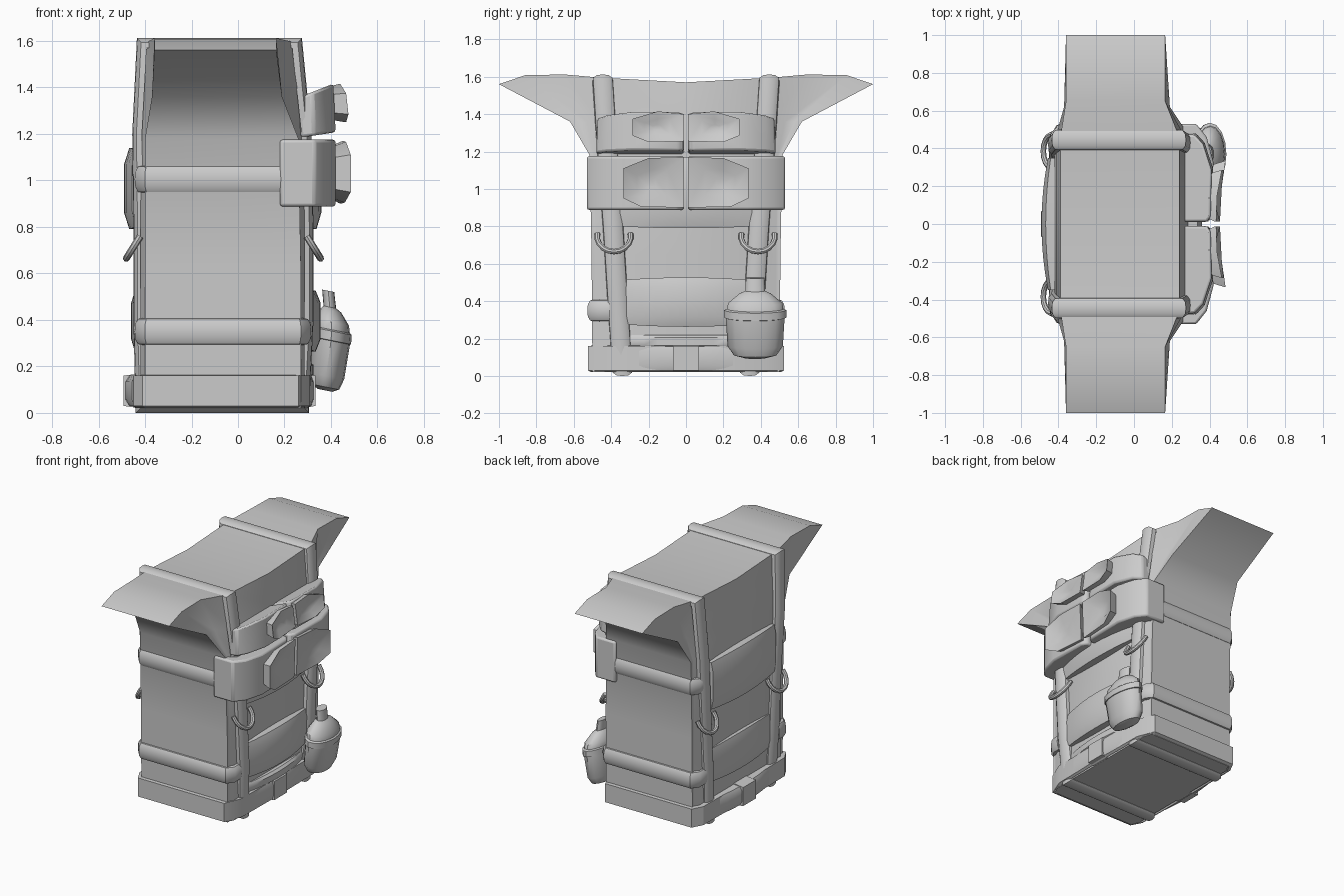
import bpy, bmesh, math
from mathutils import Vector

if "Cube" in bpy.data.objects:
    bpy.data.objects.remove(bpy.data.objects["Cube"])


def finish(name, bm, mirror=False, bevel=0, angle=40):
    bmesh.ops.recalc_face_normals(bm, faces=bm.faces)
    me = bpy.data.meshes.new(name)
    bm.to_mesh(me)
    bm.free()
    ob = bpy.data.objects.new(name, me)
    bpy.context.collection.objects.link(ob)
    bpy.ops.object.select_all(action='DESELECT')
    ob.select_set(True)
    bpy.context.view_layer.objects.active = ob
    bpy.ops.object.shade_smooth_by_angle(angle=math.radians(angle))
    if bevel:
        m = ob.modifiers.new("bevel", 'BEVEL')
        m.width, m.segments = bevel, 2
    if mirror:
        m = ob.modifiers.new("mirror", 'MIRROR')
        m.use_axis = (False, True, False)
    return ob


def loft(name, rings, closed_ring=True, loop=False, caps=True, **kw):
    bm = bmesh.new()
    vs = [[bm.verts.new(p) for p in r] for r in rings]
    n = len(vs[0])
    pairs = list(zip(vs, vs[1:])) + ([(vs[-1], vs[0])] if loop else [])
    for a, b in pairs:
        for i in range(n if closed_ring else n - 1):
            j = (i + 1) % n
            bm.faces.new((a[i], a[j], b[j], b[i]))
    if caps and not loop:
        bm.faces.new(vs[0])
        bm.faces.new(vs[-1])
    return finish(name, bm, **kw)


def strap(name, path, across, width, t, loop=False):
    """Rounded webbing along (point, outward normal) pairs."""
    prof = [(-.5, -.4), (-.47, .4), (-.28, .9), (0, 1), (.28, .9), (.47, .4), (.5, -.4)]
    w = Vector(across) * width
    rings = [[Vector(p) + w * u + Vector(nm) * t * v for u, v in prof] for p, nm in path]
    return loft(name, rings, loop=loop, mirror=True)


def bulge(name, z0, z1, xin, xedge, xmid, yhalf, drop=0.0):
    """Padded panel across the front or back, fullest at y = 0."""
    rings = []
    for k in range(-4, 5):
        f = 1 - (k / 4) ** 2
        xo = xedge + (xmid - xedge) * f
        a, b = z0 - drop * f, z1 + drop * f
        h = b - a
        xs = xin + (xo - xin) * .75
        y = yhalf * k / 4
        rings.append([(xin, y, a), (xs, y, a), (xo, y, a + .2 * h),
                      (xo, y, b - .2 * h), (xs, y, b), (xin, y, b)])
    return loft(name, rings)


# Main sack with the flattened wings of the rolled top (half, mirrored)
def body_ring(xf, xb, wf, wb, yz):
    cols = [xf, xf, wf, wf, wf]
    back = [xb, xb, wb, wb, wb]
    f = [(x, y, z) for x, (y, z) in zip(cols, yz)]
    b = [(x, y, z) for x, (y, z) in zip(back, yz)]
    return f + b[::-1]


def level(z, *ys):
    return [(y, z) for y in ys]


rings = [
    body_ring(.285, -.42, .27, -.40, level(.02, 0, .45, .48, .49, .50)),
    body_ring(.285, -.42, .27, -.40, level(.65, 0, .45, .48, .495, .505)),
    body_ring(.285, -.42, .26, -.40, level(1.18, 0, .45, .49, .505, .515)),
    body_ring(.27, -.41, .19, -.37, level(1.36, 0, .46, .53, .58, .62)),
    body_ring(.24, -.39, .165, -.36,
              [(0, 1.57), (.46, 1.595), (.65, 1.612), (.86, 1.608), (1.0, 1.56)]),
]
bm = bmesh.new()
vs = [[bm.verts.new(p) for p in r] for r in rings]
for a, b in zip(vs, vs[1:]):
    for i in range(9):
        bm.faces.new((a[i], a[i + 1], b[i + 1], b[i]))
for r in (vs[0], vs[-1]):
    for i in range(4):
        bm.faces.new((r[i], r[i + 1], r[8 - i], r[9 - i]))
finish("sack", bm, mirror=True)

# Vertical straps looping right round the sack
strap("vertical_strap", [
    ((.275, .34, .03), (1, 0, -1)), ((.295, .365, .4), (1, 0, 0)),
    ((.295, .39, .8), (1, 0, 0)), ((.285, .42, 1.2), (1, 0, 0)),
    ((.245, .445, 1.582), (1, 0, 1)), ((-.405, .445, 1.582), (-1, 0, 1)),
    ((-.425, .42, 1.2), (-1, 0, 0)), ((-.42, .39, .8), (-1, 0, 0)),
    ((-.42, .365, .4), (-1, 0, 0)), ((-.41, .34, .03), (-1, 0, -1))],
    (0, 1, 0), .11, .03, loop=True)

# Horizontal straps on both sides
for nm, z in (("lower_side_strap", .35), ("upper_side_strap", 1.005)):
    strap(nm, [((.29, .41, z), (1, 0, 0)), ((.29, .465, z), (.9, .4, 0)),
               ((.26, .503, z), (.4, .9, 0)), ((-.39, .503, z), (-.4, .9, 0)),
               ((-.42, .465, z), (-.9, .4, 0)), ((-.42, .40, z), (-1, 0, 0))],
          (0, 0, 1), .115, .027)

# Padded panels front and back
bulge("front_upper_panel", .80, 1.16, .27, .31, .36, .36, .01)
bulge("front_lower_panel", .275, .515, .27, .31, .355, .32, .012)
bulge("back_upper_panel", .80, 1.13, -.40, -.455, -.49, .35, .01)
bulge("back_lower_panel", .28, .51, -.40, -.43, -.46, .33, .012)
bulge("front_base_band", .15, .22, .26, .29, .325, .30)

# Base tray, with its bulged faces and buckles
half = [(.315, 0), (.31, .40), (.26, .525), (-.41, .525), (-.45, .45), (-.455, 0)]
outline = half + [(x, -y) for x, y in half[-2:0:-1]]


def tray_ring(s, z):
    return [(-.07 + (x + .07) * s, y * s, z) for x, y in outline]


loft("base_tray", [tray_ring(.9, .05), tray_ring(.96, .02), tray_ring(1, .03),
                   tray_ring(1, .16), tray_ring(.9, .165)], caps=False, angle=25)
bulge("front_tray_pad", .03, .16, .29, .31, .325, .27)
bulge("back_tray_pad", .03, .16, -.42, -.455, -.485, .27)
for nm, xa, xb in (("front_buckle", .28, .333), ("back_buckle", -.42, -.493)):
    loft(nm, [[(xa, y, z) for y, z in ((-.07, .02), (.07, .02), (.07, .17), (-.07, .17))],
              [(xb, y, z) for y, z in ((-.07, .03), (.07, .03), (.07, .16), (-.07, .16))]],
         angle=20)

# Two pairs of pouches
big = [(.18, .47), (.18, .53), (.33, .53), (.385, .46), (.42, .33),
       (.415, .05), (.39, .012), (.27, .012), (.27, .47)]
loft("large_pouch", [[(x, y, .888) for x, y in big], [(x, y, 1.175) for x, y in big]],
     mirror=True, bevel=.012)
small = [(.26, .48), (.32, .48), (.365, .43), (.41, .29), (.405, .04), (.385, .012), (.26, .012)]
loft("small_pouch", [[(x + .01, y, 1.195 + (x - .33) * .15) for x, y in small],
                     [(x, y * .985, 1.38 + (x - .32) * .4) for x, y in small]],
     mirror=True, bevel=.012)


# Dished flaps on the pouch fronts
def flap(name, pts, xin, xdish):
    cy = sum(p[0] for p in pts) / len(pts)
    cz = sum(p[1] for p in pts) / len(pts)

    def ring(s, dx, x=None):
        return [((px + dx) if x is None else x, cy + (y - cy) * s, cz + (z - cz) * s)
                for y, z, px in pts]
    loft(name, [ring(.8, 0, xin), ring(.98, -.012), ring(1, 0),
                ring(.5, 0, xdish + .01), ring(.15, 0, xdish)], mirror=True)


flap("large_flap", [(.012, 1.17, .455), (.2, 1.165, .465), (.335, 1.11, .485), (.335, .95, .485),
                    (.24, .905, .46), (.012, .9, .445)], .39, .432)
flap("small_flap", [(.012, 1.40, .435), (.15, 1.415, .44), (.285, 1.375, .465), (.285, 1.285, .475),
                    (.2, 1.25, .465), (.012, 1.255, .455)], .37, .425)


# Open hooks hanging on the vertical straps
def hook(name, x, sx):
    pts = []
    for k in range(11):
        a = math.pi * (-.06 + 1.12 * k / 10)
        s = math.sin(a)
        pts.append(Vector((x + sx * .05 * s, .385 + .09 * math.cos(a), .745 - .08 * s)))
    nrm = Vector((.08 * sx, 0, .05)).normalized()
    rings = []
    for k, p in enumerate(pts):
        t = (pts[min(k + 1, 10)] - pts[max(k - 1, 0)]).normalized()
        b = t.cross(nrm)
        rings.append([p + .015 * (math.cos(q * math.pi / 4) * nrm + math.sin(q * math.pi / 4) * b)
                      for q in range(8)])
    loft(name, rings, mirror=True)


hook("front_hook", .305, 1)
hook("back_hook", -.43, -1)

# Canteen hung at one corner, (z, radius, centre x)
rows = [(.097, .06, .375), (.112, .115, .375), (.16, .148, .38), (.31, .157, .40),
        (.312, .166, .40), (.352, .166, .403), (.358, .15, .403), (.39, .145, .402),
        (.44, .085, .40), (.455, .052, .395), (.525, .05, .388)]
rings = []
for z, r, cx in rows:
    ring = []
    for k in range(16):
        a = k * math.pi / 8
        dx = .52 * r * math.cos(a)
        ring.append((cx + dx, .37 + r * math.sin(a), z - dx * .2))
    rings.append(ring)
loft("canteen", rings)
